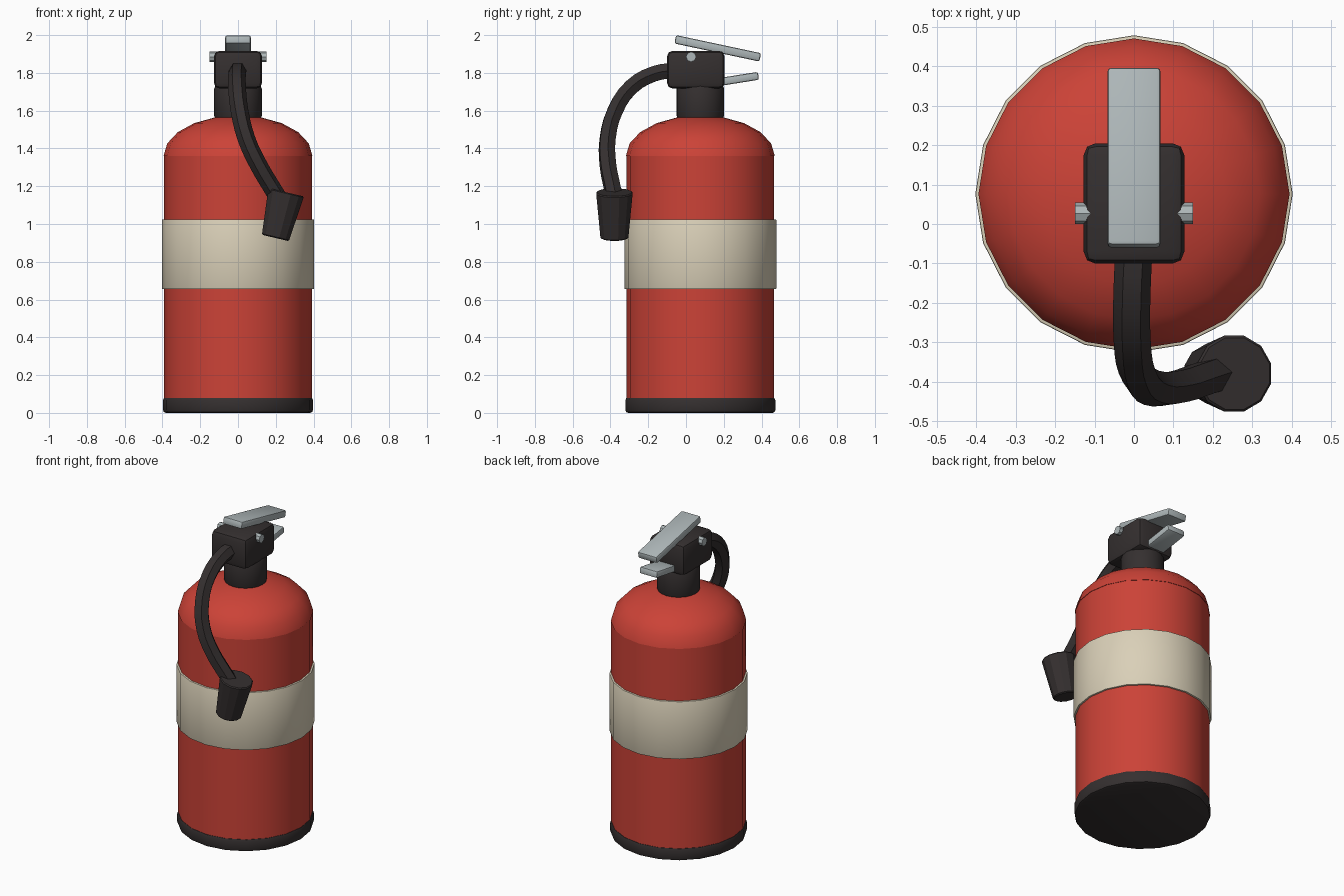
import bpy, bmesh, math
from mathutils import Vector

cube = bpy.data.objects.get("Cube")
if cube:
    bpy.data.objects.remove(cube, do_unlink=True)


def material(name, rgb):
    m = bpy.data.materials.new(name)
    m.use_nodes = True
    m.diffuse_color = (*rgb, 1)
    m.node_tree.nodes["Principled BSDF"].inputs["Base Color"].default_value = (*rgb, 1)
    return m


red = material("red paint", (0.60, 0.055, 0.038))
cream = material("cream label", (0.70, 0.63, 0.48))
black = material("black rubber", (0.035, 0.029, 0.029))
steel = material("steel grey", (0.42, 0.47, 0.48))

AXIS_Y = 0.076


def finish(obj, mat, bevel=0, segments=2, angle=35):
    obj.data.materials.append(mat)
    bpy.ops.object.select_all(action="DESELECT")
    obj.select_set(True)
    bpy.context.view_layer.objects.active = obj
    if bevel:
        mod = obj.modifiers.new("soft edges", "BEVEL")
        mod.width = bevel
        mod.segments = segments
        mod.limit_method = "ANGLE"
        mod.angle_limit = math.radians(40)
        bpy.ops.object.modifier_apply(modifier=mod.name)
    bpy.ops.object.shade_smooth_by_angle(angle=math.radians(angle))
    return obj


def lathe(name, profile, mat, sides=20, bevel=0):
    """Closed solid turned round the tank axis from (radius, height) points."""
    bm = bmesh.new()
    rings = []
    for r, z in profile:
        rings.append([bm.verts.new((r * math.cos(a), r * math.sin(a) + AXIS_Y, z))
                      for a in (math.tau * i / sides for i in range(sides))])
    for low, high in zip(rings, rings[1:]):
        for i in range(sides):
            j = (i + 1) % sides
            bm.faces.new((low[i], low[j], high[j], high[i]))
    bm.faces.new(rings[0][::-1])
    bm.faces.new(rings[-1])
    mesh = bpy.data.meshes.new(name)
    bm.to_mesh(mesh)
    bm.free()
    obj = bpy.data.objects.new(name, mesh)
    bpy.context.collection.objects.link(obj)
    return finish(obj, mat, bevel)


def box(name, centre, size, mat, bevel, tilt=0, segments=2):
    bpy.ops.mesh.primitive_cube_add(size=1, location=centre)
    obj = bpy.context.object
    obj.name = name
    obj.scale = size
    bpy.ops.object.transform_apply(location=False, rotation=False, scale=True)
    obj.rotation_euler.x = math.radians(tilt)
    return finish(obj, mat, bevel, segments)


def rod(name, start, end, r1, r2, sides, mat, bevel=0, turn=0):
    """Straight round bar or cone between two points."""
    a, b = Vector(start), Vector(end)
    bpy.ops.mesh.primitive_cone_add(vertices=sides, radius1=r1, radius2=r2,
                                    depth=(b - a).length, rotation=(0, 0, turn))
    obj = bpy.context.object
    obj.name = name
    bpy.ops.object.transform_apply(location=False, rotation=True, scale=False)
    obj.location = (a + b) / 2
    obj.rotation_euler = (b - a).to_track_quat("Z", "Y").to_euler()
    return finish(obj, mat, bevel, 1, 25)


# Tank: foot, body, domed shoulder and label band
lathe("foot_ring", [(0.397, 0), (0.397, 0.082)], black, bevel=0.015)
lathe("tank_body", [(0.391, 0.03), (0.391, 1.37)], red)
steps = [math.radians(18 * i) for i in range(5)]
dome = [(0.394 * math.cos(a), 1.36 + 0.215 * math.sin(a)) for a in steps]
lathe("tank_shoulder", dome + [(0.02, 1.575)], red)
lathe("label_band", [(0.402, 0.655), (0.402, 1.025)], cream, bevel=0.004)

# Valve: neck, block and cross pin
lathe("valve_neck", [(0.126, 1.555), (0.126, 1.735)], black, bevel=0.018)
box("valve_block", (0, 0.052, 1.817), (0.255, 0.305, 0.2), black, 0.03)
rod("cross_pin", (-0.15, 0.027, 1.885), (0.15, 0.027, 1.885), 0.027, 0.027, 8, steel)

# Squeeze lever above and carrying handle below
box("squeeze_lever", (0, 0.168, 1.93), (0.135, 0.46, 0.045), steel, 0.01, tilt=-12)
box("carry_handle", (0, 0.26, 1.765), (0.125, 0.25, 0.042), steel, 0.01, tilt=9)

# Hose: six-sided tube swept along a smooth path
path = [(0, -0.06, 1.815), (-0.005, -0.17, 1.795), (-0.005, -0.29, 1.725),
        (0.008, -0.375, 1.6), (0.045, -0.415, 1.45), (0.11, -0.413, 1.31),
        (0.175, -0.392, 1.2), (0.212, -0.38, 1.14)]
curve = bpy.data.curves.new("hose", "CURVE")
curve.dimensions = "3D"
curve.bevel_depth = 0.047
curve.bevel_resolution = 1
curve.resolution_u = 3
curve.use_fill_caps = True
spline = curve.splines.new("BEZIER")
spline.bezier_points.add(len(path) - 1)
for point, co in zip(spline.bezier_points, path):
    point.co = co
    point.handle_left_type = point.handle_right_type = "AUTO"
hose = bpy.data.objects.new("hose", curve)
bpy.context.collection.objects.link(hose)
bpy.ops.object.select_all(action="DESELECT")
hose.select_set(True)
bpy.context.view_layer.objects.active = hose
bpy.ops.object.convert(target="MESH")
finish(bpy.context.object, black)

# Discharge horn
rod("horn", (0.198, -0.379, 0.926), (0.255, -0.379, 1.168), 0.076, 0.1, 12, black,
    bevel=0.006, turn=math.radians(15))
